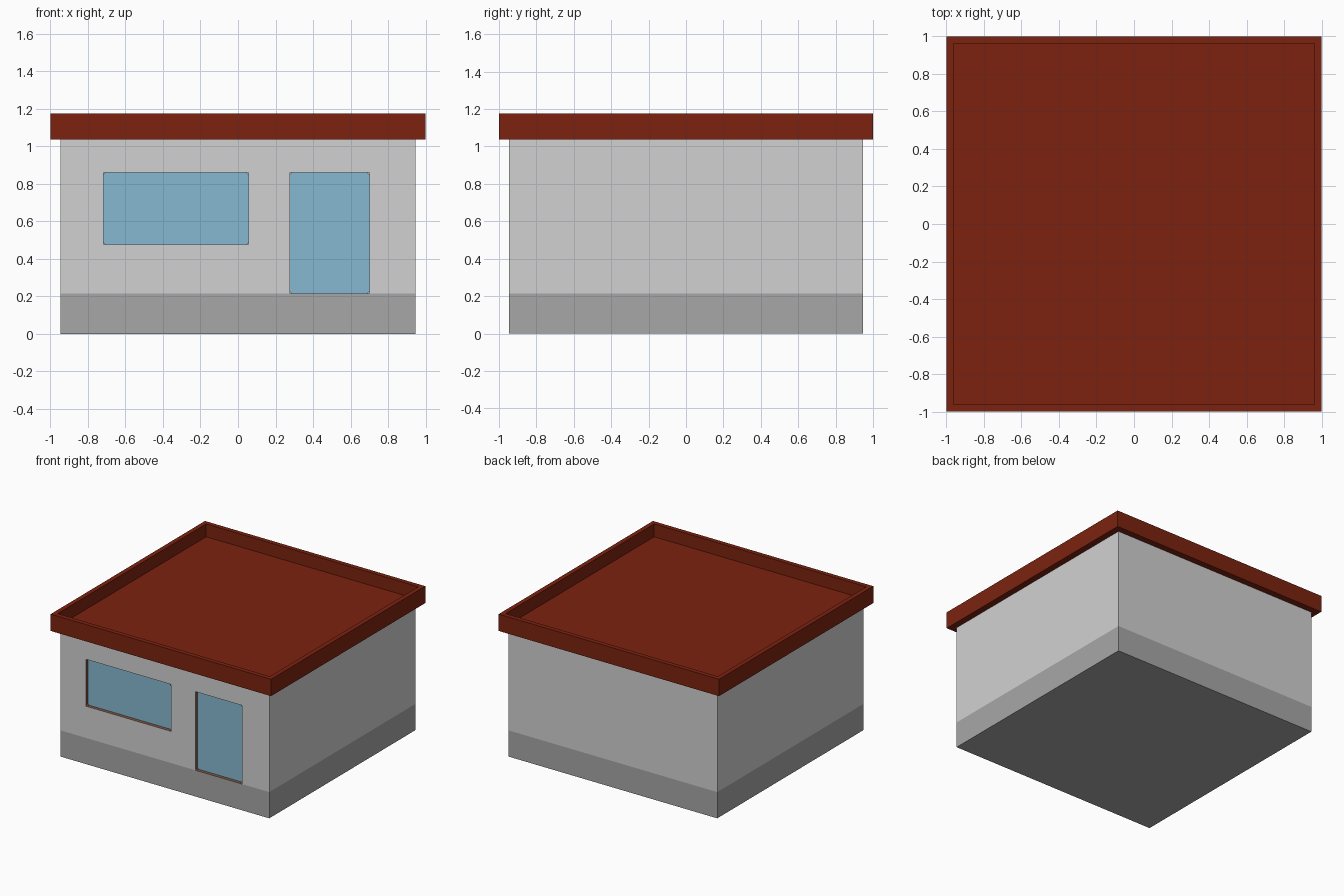
import bpy, bmesh

if "Cube" in bpy.data.objects:
    bpy.data.objects.remove(bpy.data.objects["Cube"])

W = 0.947           # half width of walls
BASE, EAVE, TOP = 0.215, 1.037, 1.175
WINDOW = (-0.717, 0.055, 0.475, 0.86)   # x0, x1, z0, z1
DOOR = (0.277, 0.70, BASE, 0.86)


def material(name, rgb):
    m = bpy.data.materials.new(name)
    m.diffuse_color = (*rgb, 1)
    m.use_nodes = True
    m.node_tree.nodes["Principled BSDF"].inputs["Base Color"].default_value = m.diffuse_color
    return m


wall_grey = material("wall light grey", (0.64, 0.64, 0.64))
base_grey = material("base grey", (0.39, 0.39, 0.39))
roof_red = material("roof red", (0.202, 0.0164, 0.005))
frame_brown = material("frame brown", (0.22, 0.10, 0.058))
glass_blue = material("glass blue", (0.245, 0.48, 0.64))


def finish(bm, name, *mats):
    me = bpy.data.meshes.new(name)
    bm.to_mesh(me)
    bm.free()
    for m in mats:
        me.materials.append(m)
    ob = bpy.data.objects.new(name, me)
    bpy.context.collection.objects.link(ob)
    return ob


def box(half, z0, z1):
    bm = bmesh.new()
    bmesh.ops.create_cube(bm, size=1)
    for v in bm.verts:
        v.co = (v.co.x * 2 * half, v.co.y * 2 * half, z1 if v.co.z > 0 else z0)
    bm.normal_update()
    return bm


def facing(bm, axis, sign):
    return [f for f in bm.faces if f.normal[axis] * sign > 0.9]


def front_quad(bm, x0, x1, z0, z1):
    return bm.faces.new([bm.verts.new((x, -W, z))
                         for x, z in ((x0, z0), (x1, z0), (x1, z1), (x0, z1))])


# Plinth: closed underneath, open where the walls continue
bm = box(W, 0, BASE)
bmesh.ops.delete(bm, geom=facing(bm, 2, 1), context='FACES')
finish(bm, "base_plinth", base_grey)

# Walls: the front is a grid of panels that leaves the openings free
bm = box(W, BASE, EAVE)
bmesh.ops.delete(bm, geom=facing(bm, 2, 1) + facing(bm, 2, -1) + facing(bm, 1, -1),
                 context='FACES')
xs = [-W, WINDOW[0], WINDOW[1], DOOR[0], DOOR[1], W]
zs = [BASE, WINDOW[2], WINDOW[3], EAVE]
for x0, x1 in zip(xs, xs[1:]):
    for z0, z1 in zip(zs, zs[1:]):
        cx, cz = (x0 + x1) / 2, (z0 + z1) / 2
        if not any(o[0] < cx < o[1] and o[2] < cz < o[3] for o in (WINDOW, DOOR)):
            front_quad(bm, x0, x1, z0, z1)
bmesh.ops.remove_doubles(bm, verts=bm.verts, dist=1e-5)
finish(bm, "walls", wall_grey)


# Window and door: flush frame with clipped inner corners and recessed glass
def glazed_opening(name, rect):
    bm = bmesh.new()
    pane = front_quad(bm, *rect)
    bm.normal_update()
    bmesh.ops.inset_region(bm, faces=[pane], thickness=0.023)
    bmesh.ops.bevel(bm, geom=list(pane.verts), offset=0.01, segments=1,
                    affect='VERTICES')
    pane = max(bm.faces, key=lambda f: len(f.verts))
    glass = bmesh.ops.extrude_discrete_faces(bm, faces=[pane])["faces"][0]
    bmesh.ops.translate(bm, verts=glass.verts, vec=(0, 0.028, 0))
    glass.material_index = 1
    finish(bm, name, frame_brown, glass_blue)


glazed_opening("front_window", WINDOW)
glazed_opening("front_door", DOOR)

# Roof slab with a raised rim around a sunken deck
bm = box(1.0, EAVE, TOP)
deck = facing(bm, 2, 1)
bmesh.ops.inset_region(bm, faces=deck, thickness=1 - W)
deck = bmesh.ops.extrude_discrete_faces(bm, faces=deck)["faces"][0]
bmesh.ops.translate(bm, verts=deck.verts, vec=(0, 0, -0.105))
finish(bm, "roof", roof_red)
